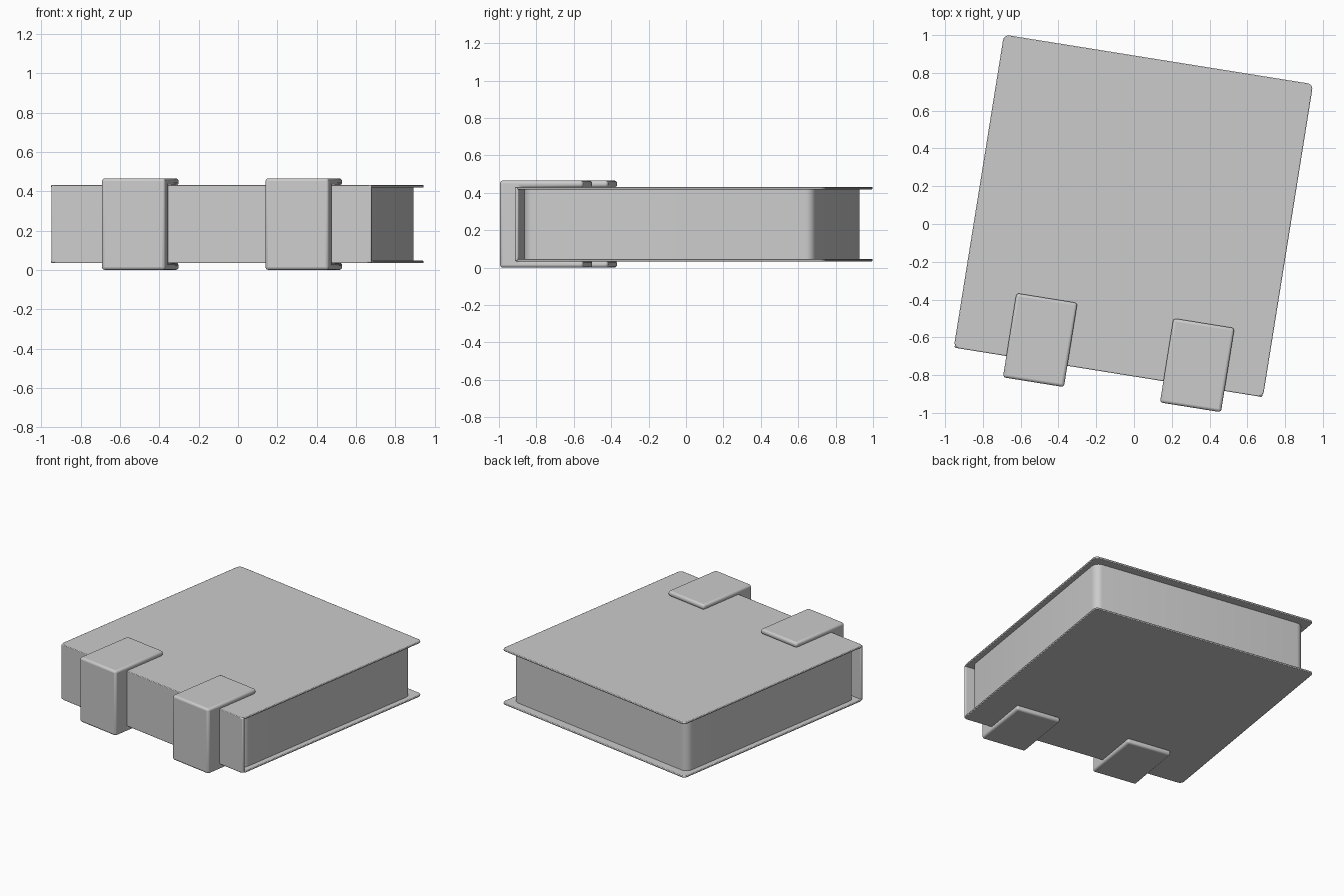
import bpy, bmesh, math
from mathutils import Matrix

if "Cube" in bpy.data.objects:
    bpy.data.objects.remove(bpy.data.objects["Cube"])

# The whole book is turned slightly about the vertical axis
PLACE = Matrix.Translation((-0.003, 0.043, 0)) @ Matrix.Rotation(math.radians(-9.1), 4, 'Z')


def finish(name, bm, bevel, segments):
    bmesh.ops.recalc_face_normals(bm, faces=bm.faces)
    mesh = bpy.data.meshes.new(name)
    bm.to_mesh(mesh)
    bm.free()
    obj = bpy.data.objects.new(name, mesh)
    bpy.context.collection.objects.link(obj)
    obj.matrix_world = PLACE
    if bevel:
        mod = obj.modifiers.new("soft_edges", 'BEVEL')
        mod.width = bevel
        mod.segments = segments
        mod.limit_method = 'ANGLE'
        mod.angle_limit = math.radians(40)
    bpy.ops.object.select_all(action='DESELECT')
    obj.select_set(True)
    bpy.context.view_layer.objects.active = obj
    bpy.ops.object.shade_smooth_by_angle(angle=math.radians(40))
    return obj


def box(name, x, y, z, corner=0.0, bevel=0.0, segments=2):
    bm = bmesh.new()
    bmesh.ops.create_cube(bm, size=1)
    for v in bm.verts:
        v.co = [lo if c < 0 else hi for c, (lo, hi) in zip(v.co, (x, y, z))]
    if corner:
        upright = [e for e in bm.edges
                   if abs(e.verts[0].co.z - e.verts[1].co.z) > 1e-4]
        bmesh.ops.bevel(bm, geom=upright, offset=corner, segments=6,
                        profile=0.5, affect='EDGES')
    return finish(name, bm, bevel, segments)


def clasp(name, x0, x1):
    # C-shaped side profile (y, z) extruded along x
    profile = [(-0.502, 0.0), (-0.953, 0.0), (-0.953, 0.466), (-0.502, 0.466),
               (-0.502, 0.429), (-0.836, 0.429), (-0.836, 0.037), (-0.502, 0.037)]
    bm = bmesh.new()
    face = bm.faces.new([bm.verts.new((x0, y, z)) for y, z in profile])
    ext = bmesh.ops.extrude_face_region(bm, geom=[face])
    for v in ext["geom"]:
        if isinstance(v, bmesh.types.BMVert):
            v.co.x = x1
    return finish(name, bm, 0.015, 3)


W, D = 0.829, 0.839

# Covers and spine
for name, z0 in (("bottom_cover", 0.034), ("top_cover", 0.419)):
    box(name, (-W, W), (-D, D), (z0, z0 + 0.013), corner=0.03, bevel=0.004)
box("spine", (-W + 0.004, W - 0.004), (-D, -D + 0.02), (0.036, 0.430), bevel=0.007, segments=3)

# Page block
box("pages", (-0.79, 0.79), (-0.80, 0.777), (0.042, 0.424), corner=0.05)

# Two wraps around the spine
clasp("left_clasp", -0.547, -0.220)
clasp("right_clasp", 0.295, 0.622)
